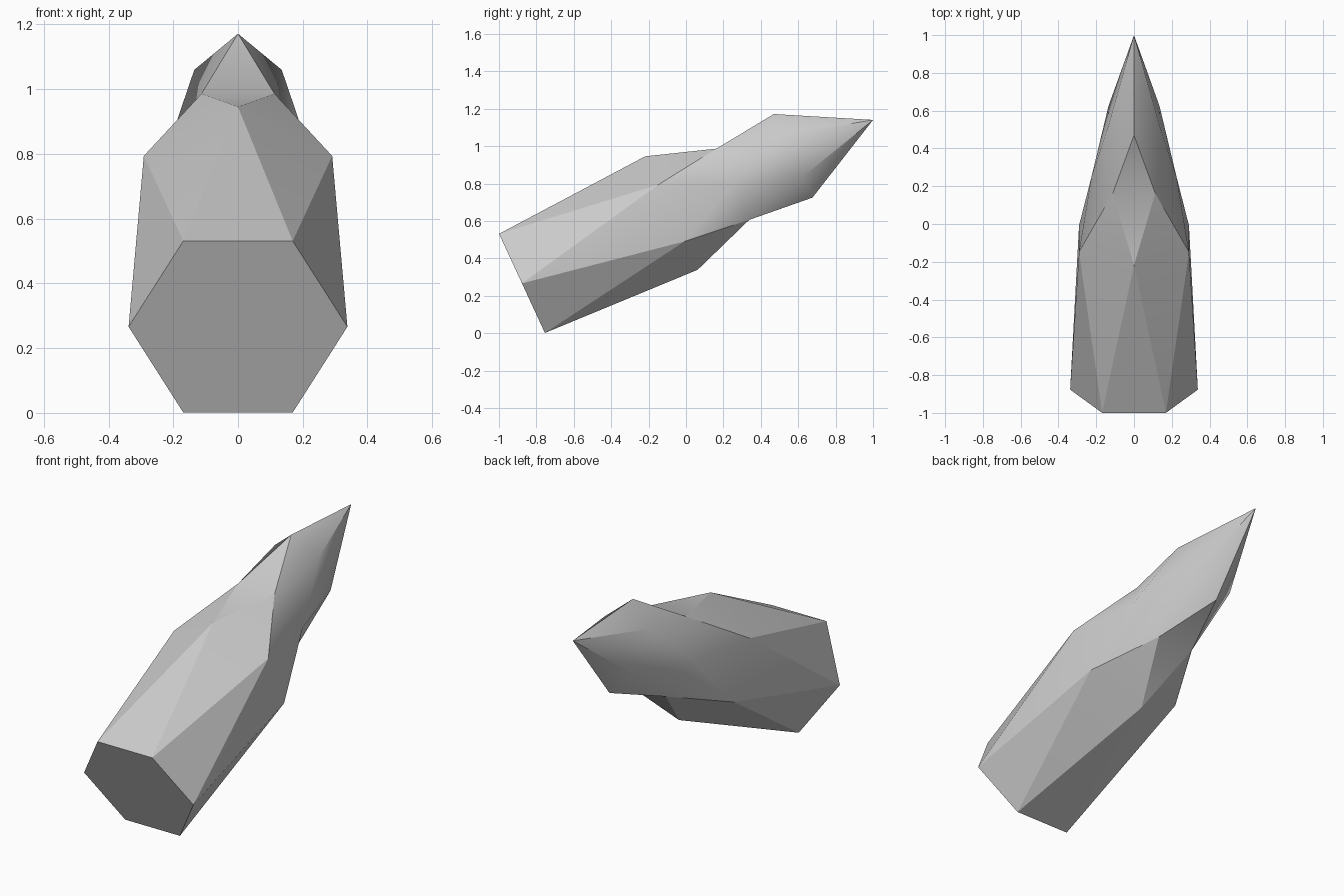
import bpy, bmesh, math
from mathutils import Vector

cube = bpy.data.objects.get("Cube")
if cube:
    bpy.data.objects.remove(cube, do_unlink=True)

# Stone grey
stone = bpy.data.materials.new("stone_grey")
stone.use_nodes = True
grey = (0.6, 0.6, 0.6, 1)
stone.diffuse_color = grey
stone.node_tree.nodes["Principled BSDF"].inputs["Base Color"].default_value = grey

# Six-sided rings along the leaning spike: centre y, centre z, half width, half height
rings = [(-0.877, 0.266, 0.338, 0.337),
         (-0.078, 0.642, 0.336, 0.334),
         (0.25, 0.796, 0.225, 0.242),
         (0.573, 0.948, 0.156, 0.246)]
up = Vector((0, -0.42, 0.908))
SIDES = 6

bm = bmesh.new()
loops = []
for i, (y, z, width, height) in enumerate(rings):
    loop = []
    for k in range(SIDES):
        # every ring is turned half a side from the one before
        a = math.tau * (k + i / 2) / SIDES
        pos = Vector((0, y, z)) + up * (height * math.sin(a))
        pos.x = width * math.cos(a)
        loop.append(bm.verts.new(pos))
    loops.append(loop)

# Triangular facets between rings, a flat base and a pointed tip
for low, high in zip(loops, loops[1:]):
    for k in range(SIDES):
        n = (k + 1) % SIDES
        bm.faces.new((low[k], low[n], high[k]))
        bm.faces.new((low[n], high[n], high[k]))
bm.faces.new(loops[0])
tip = bm.verts.new((0, 1, 1.14))
for k in range(SIDES):
    bm.faces.new((loops[-1][k], loops[-1][(k + 1) % SIDES], tip))
bmesh.ops.recalc_face_normals(bm, faces=bm.faces)

mesh = bpy.data.meshes.new("crystal_spike")
bm.to_mesh(mesh)
bm.free()
mesh.materials.append(stone)
spike = bpy.data.objects.new("crystal_spike", mesh)
bpy.context.collection.objects.link(spike)

# Soften only the shallow facets
bpy.context.view_layer.objects.active = spike
spike.select_set(True)
bpy.ops.object.shade_smooth_by_angle(angle=math.radians(30))
